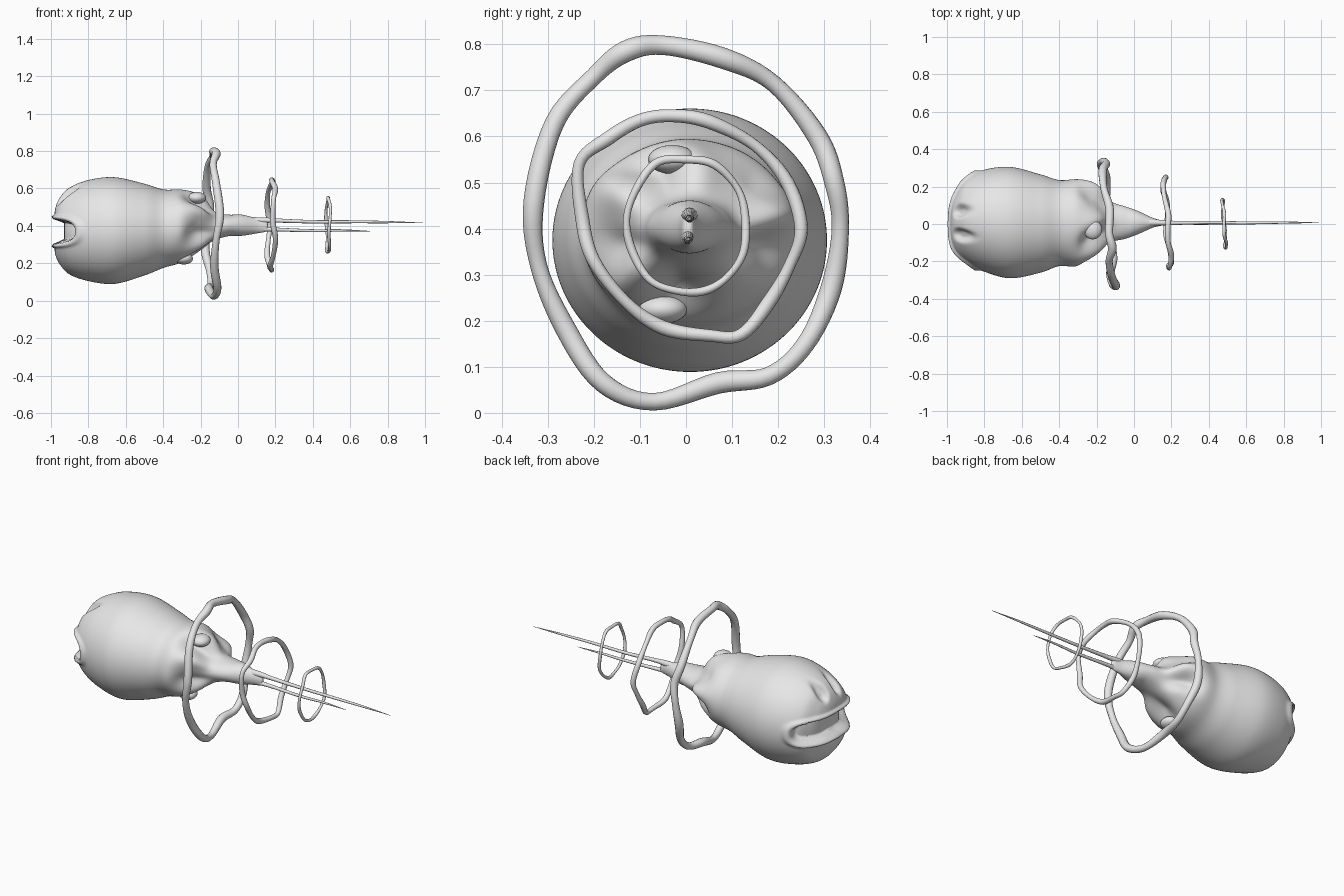
import bpy, bmesh, math
from mathutils import Vector

if "Cube" in bpy.data.objects:
    bpy.data.objects.remove(bpy.data.objects["Cube"])

grey = bpy.data.materials.new("pale grey")
grey.diffuse_color = (0.8, 0.8, 0.8, 1)
grey.use_nodes = True
grey.node_tree.nodes["Principled BSDF"].inputs["Base Color"].default_value = grey.diffuse_color


def smooth_path(pts, n, closed=False):
    """Catmull-Rom resampling of tuples of any length."""
    out, m = [], len(pts)
    for i in range(m if closed else m - 1):
        idx = [(i + k) % m if closed else min(max(i + k, 0), m - 1) for k in (-1, 0, 1, 2)]
        a, b, c, d = (pts[k] for k in idx)
        for j in range(n):
            t = j / n
            out.append(tuple(0.5 * (2 * q + (r - p) * t + (2 * p - 5 * q + 4 * r - s) * t * t
                                    + (3 * q - p - 3 * r + s) * t ** 3)
                             for p, q, r, s in zip(a, b, c, d)))
    return out if closed else out + [tuple(pts[-1])]


def step(a, b, v):
    t = min(max((v - a) / (b - a), 0), 1)
    return t * t * (3 - 2 * t)


def tube(name, pts, closed=False):
    """Tube through (x, y, z, radius) points."""
    path = smooth_path(pts, 6, closed)
    cu = bpy.data.curves.new(name, 'CURVE')
    cu.dimensions = '3D'
    cu.bevel_depth = 1.0
    cu.bevel_resolution = 4
    cu.use_fill_caps = not closed
    sp = cu.splines.new('POLY')
    sp.points.add(len(path) - 1)
    for p, (x, y, z, r) in zip(sp.points, path):
        p.co = (x, y, z, 1)
        p.radius = r
    sp.use_cyclic_u = closed
    ob = bpy.data.objects.new(name, cu)
    bpy.context.collection.objects.link(ob)
    finish(ob, convert=True)


def finish(ob, convert=False):
    bpy.ops.object.select_all(action='DESELECT')
    ob.select_set(True)
    bpy.context.view_layer.objects.active = ob
    if convert:
        bpy.ops.object.convert(target='MESH')
    ob = bpy.context.object
    ob.data.materials.clear()
    ob.data.materials.append(grey)
    bpy.ops.object.shade_smooth_by_angle(angle=math.radians(60))


# Body sections: x, y min, y max, z min, z max
sections = [
    (-0.985, -.005, .005, .365, .375), (-0.983, -.06, .06, .30, .44), (-0.975, -.12, .12, .24, .50),
    (-0.95, -.165, .18, .19, .555), (-0.90, -.205, .245, .14, .605), (-0.80, -.255, .29, .105, .645),
    (-0.66, -.29, .305, .09, .66), (-0.50, -.26, .265, .135, .625), (-0.40, -.225, .235, .175, .595),
    (-0.30, -.225, .235, .205, .59), (-0.21, -.16, .185, .27, .545), (-0.13, -.10, .12, .32, .475),
    (-0.05, -.08, .095, .345, .46), (0.02, -.055, .07, .347, .46), (0.10, -.02, .033, .36, .44),
    (0.15, -.008, .018, .37, .425), (0.16, 0, .01, .39, .405)]
SEG = 160
bm = bmesh.new()
rings = []
for x, y0, y1, z0, z1 in smooth_path(sections, 10):
    ring = []
    for i in range(SEG):
        a = math.tau * i / SEG
        # gathered folds of skin at the neck
        f = math.exp(-((x + .21) / .07) ** 2)
        k = 1 + f * (.09 * math.sin(5 * a + .6) + .05 * math.sin(8 * a + 2 + 6 * x))
        y = (y0 + y1) / 2 + (y1 - y0) / 2 * math.cos(a) * k
        z = (z0 + z1) / 2 + (z1 - z0) / 2 * math.sin(a) * k
        p = Vector((x + .02 * f * math.sin(5 * a + .6), y, z))
        inward = (Vector((-.7, 0, .38)) - p).normalized()
        if x < -.6:
            # wide mouth groove with raised lips
            q = abs((z - .37) / .065) ** 2.6 + abs((x + 1) / .13) ** 2.6
            p += inward * (.055 * (1 - step(.65, 1.05, q)))
            p -= inward * (.014 * math.exp(-((q - 1.5) / .55) ** 2))
            # two eye dents on the brow
            for ey in (-.06, .07):
                if z > .4:
                    d = ((y - ey) / .032) ** 2 + ((z - .565) / .045) ** 2
                    p += inward * (.028 * math.exp(-d * d))
        ring.append(bm.verts.new(p))
    rings.append(ring)
for r, s in zip(rings, rings[1:]):
    for i in range(SEG):
        j = (i + 1) % SEG
        bm.faces.new((r[i], r[j], s[j], s[i]))
bm.faces.new(rings[0])
bm.faces.new(rings[-1])
bmesh.ops.recalc_face_normals(bm, faces=bm.faces)
me = bpy.data.meshes.new("body")
bm.to_mesh(me)
bm.free()
body = bpy.data.objects.new("body", me)
bpy.context.collection.objects.link(body)
finish(body)

# Lumps at the edge of the neck folds
for n, (x, y, z, r) in enumerate([(-.29, -.05, .225, .035), (-.22, -.03, .55, .035)]):
    bpy.ops.mesh.primitive_uv_sphere_add(segments=24, ring_count=16, radius=r, location=(x, y, z))
    ob = bpy.context.object
    ob.name = f"neck_lump_{n + 1}"
    ob.scale = (1.4, 1.5, .9)
    finish(ob)

# Wobbly rings: outlines in (y, z), leaning with y
ring_specs = {
    "large_ring": (-.137, -.08, .021, .014,
        [(-.05, .798), (.08, .77), (.19, .715), (.285, .6), (.322, .5), (.335, .4), (.315, .27),
         (.26, .15), (.18, .08), (.07, .065), (-.07, .024), (-.18, .065), (-.26, .18), (-.32, .32),
         (-.33, .46), (-.285, .63), (-.2, .73), (-.13, .785)]),
    "middle_ring": (.178, -.07, .014, .01,
        [(-.03, .645), (.05, .632), (.15, .58), (.22, .5), (.25, .4), (.225, .32), (.18, .24),
         (.12, .17), (.05, .168), (-.05, .185), (-.13, .24), (-.2, .33), (-.225, .42), (-.232, .54),
         (-.17, .595), (-.1, .635)]),
    "small_ring": (.482, -.07, .0085, .005,
        [(0, .55), (.06, .54), (.11, .49), (.128, .43), (.125, .35), (.09, .295), (.04, .265),
         (-.02, .265), (-.08, .29), (-.12, .36), (-.128, .43), (-.1, .5), (-.06, .545)])}
for name, (x, lean, rad, wob, pts) in ring_specs.items():
    tube(name, [(x + lean * y + wob * math.sin(i * 1.9), y, z, rad * (1 + .12 * math.sin(i * 2.3)))
                for i, (y, z) in enumerate(pts)], closed=True)

# Two thin tails
tube("upper_tail", [(.04, .008, .425, .022), (.14, .007, .43, .015), (.22, .006, .428, .011),
                    (.4, .008, .422, .009), (.6, .006, .422, .008), (.8, .008, .42, .006),
                    (.99, .007, .416, .001)])
tube("lower_tail", [(.04, .005, .39, .022), (.14, .004, .383, .013), (.22, .006, .38, .01),
                    (.4, .004, .374, .008), (.55, .006, .376, .006), (.705, .005, .372, .001)])
